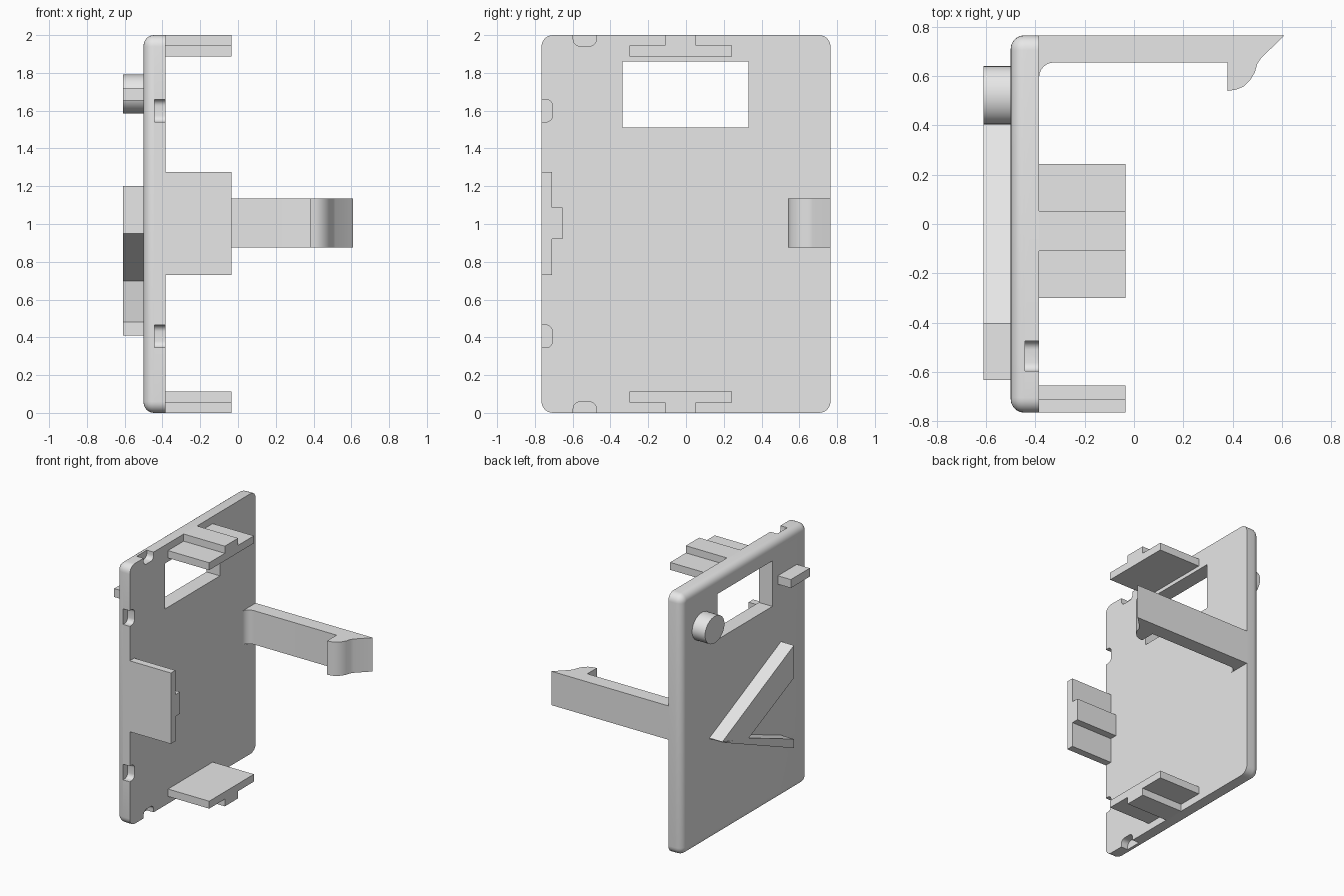
import bpy, bmesh, math
from mathutils import Vector

if "Cube" in bpy.data.objects:
    bpy.data.objects.remove(bpy.data.objects["Cube"], do_unlink=True)

grey = bpy.data.materials.new("light_grey")
grey.use_nodes = True
grey.diffuse_color = (0.8, 0.8, 0.8, 1)
grey.node_tree.nodes["Principled BSDF"].inputs["Base Color"].default_value = (0.8, 0.8, 0.8, 1)

OUT, IN, TIP = -0.5, -0.385, -0.035   # plate outer face, inner face, tab ends
HALF, PAD = 0.765, -0.61              # plate half width, raised pad face


def finish(name, bm):
    bmesh.ops.recalc_face_normals(bm, faces=bm.faces)
    mesh = bpy.data.meshes.new(name)
    bm.to_mesh(mesh)
    bm.free()
    mesh.materials.append(grey)
    ob = bpy.data.objects.new(name, mesh)
    bpy.context.collection.objects.link(ob)
    return ob


def prism(name, points, lo, hi, axis="x"):
    """Extrude a (y, z) outline along x, or an (x, y) outline along z."""
    bm = bmesh.new()
    place = (lambda p: (lo, *p)) if axis == "x" else (lambda p: (*p, lo))
    face = bm.faces.new([bm.verts.new(place(p)) for p in points])
    move = Vector((hi - lo, 0, 0)) if axis == "x" else Vector((0, 0, hi - lo))
    new = bmesh.ops.extrude_face_region(bm, geom=[face])["geom"]
    bmesh.ops.translate(bm, vec=move, verts=[g for g in new if isinstance(g, bmesh.types.BMVert)])
    return finish(name, bm)


def rounded_rect(y0, y1, z0, z1, r, steps=6):
    pts = []
    corners = ((y1 - r, z1 - r), (y0 + r, z1 - r), (y0 + r, z0 + r), (y1 - r, z0 + r))
    for k, (cy, cz) in enumerate(corners):
        for i in range(steps + 1):
            a = (k + i / steps) * math.pi / 2
            pts.append((cy + r * math.cos(a), cz + r * math.sin(a)))
    return pts


def rect(y0, y1, z0, z1):
    return [(y0, z0), (y1, z0), (y1, z1), (y0, z1)]


def smooth(ob):
    bpy.ops.object.select_all(action="DESELECT")
    ob.select_set(True)
    bpy.context.view_layer.objects.active = ob
    bpy.ops.object.shade_smooth_by_angle(angle=math.radians(30))


# Plate with rounded corners and a rounded outer rim
plate = prism("cover_plate", rounded_rect(-HALF, HALF, 0, 2, 0.06), OUT, IN)
bm = bmesh.new()
bm.from_mesh(plate.data)
rim = [e for e in bm.edges if all(abs(v.co.x - OUT) < 1e-5 for v in e.verts)]
bmesh.ops.bevel(bm, geom=rim, offset=0.055, segments=6, profile=0.5, affect="EDGES")
bm.to_mesh(plate.data)
bm.free()

# Window and edge notches, cut from the plate
cutters = [prism("window_cutter", rect(-0.335, 0.33, 1.51, 1.86), -0.7, 0)]
notches = [(-0.9, -0.707, 1.54, 1.66), (-0.9, -0.707, 0.345, 0.465),
           (-0.597, -0.475, 1.942, 2.1), (-0.597, -0.475, -0.1, 0.058)]
for n in notches:
    cutters.append(prism("notch_cutter", rounded_rect(*n, 0.035), -0.443, -0.3))
bpy.context.view_layer.objects.active = plate
for cutter in cutters:
    mod = plate.modifiers.new("cut", "BOOLEAN")
    mod.operation, mod.solver, mod.object = "DIFFERENCE", "EXACT", cutter
    bpy.ops.object.modifier_apply(modifier=mod.name)
    bpy.data.objects.remove(cutter, do_unlink=True)
smooth(plate)

# T-shaped tabs at the top and bottom
tee = [(-0.11, 0), (0.052, 0), (0.052, 0.055), (0.243, 0.055),
       (0.243, 0.112), (-0.3, 0.112), (-0.3, 0.055), (-0.11, 0.055)]
prism("bottom_tab", tee, IN - 0.01, TIP)
prism("top_tab", [(y, 2 - z) for y, z in tee], IN - 0.01, TIP)

# Front tab with its rib turned inwards
prism("front_tab", [(-HALF, 0.73), (-0.71, 0.73), (-0.71, 0.92), (-0.655, 0.92),
                    (-0.655, 1.088), (-0.71, 1.088), (-0.71, 1.275), (-HALF, 1.275)],
      IN - 0.01, TIP)

# Snap arm with a root fillet and a hooked end
arm = [(IN - 0.01, HALF), (0.61, HALF), (0.515, 0.672), (0.5, 0.65)]
arm += [(0.49, 0.615), (0.472, 0.585), (0.445, 0.558), (0.415, 0.545), (0.38, 0.54), (0.38, 0.655)]
for i in range(7):
    a = math.pi / 2 * (1 + i / 6)
    arm.append((-0.325 + 0.06 * math.cos(a), 0.595 + 0.06 * math.sin(a)))
arm.append((IN - 0.01, 0.595))
smooth(prism("snap_arm", arm, 0.875, 1.135, "z"))

# Plain raised ribs, bar and stud on the outer face
prism("wide_rib", [(0.43, 0.79), (-0.44, 1.2), (-0.44, 0.95), (0.115, 0.694)], PAD, OUT + 0.01)
prism("narrow_rib", [(0.43, 0.785), (0.115, 0.7), (-0.44, 0.48), (-0.44, 0.41)], PAD, OUT + 0.01)
prism("raised_bar", rect(-0.632, -0.402, 1.655, 1.72), PAD, OUT + 0.01)
oval = [(0.522 + 0.118 * math.cos(a), 1.688 + 0.103 * math.sin(a))
        for a in (math.tau * i / 40 for i in range(40))]
smooth(prism("oval_stud", oval, PAD, OUT + 0.01))
